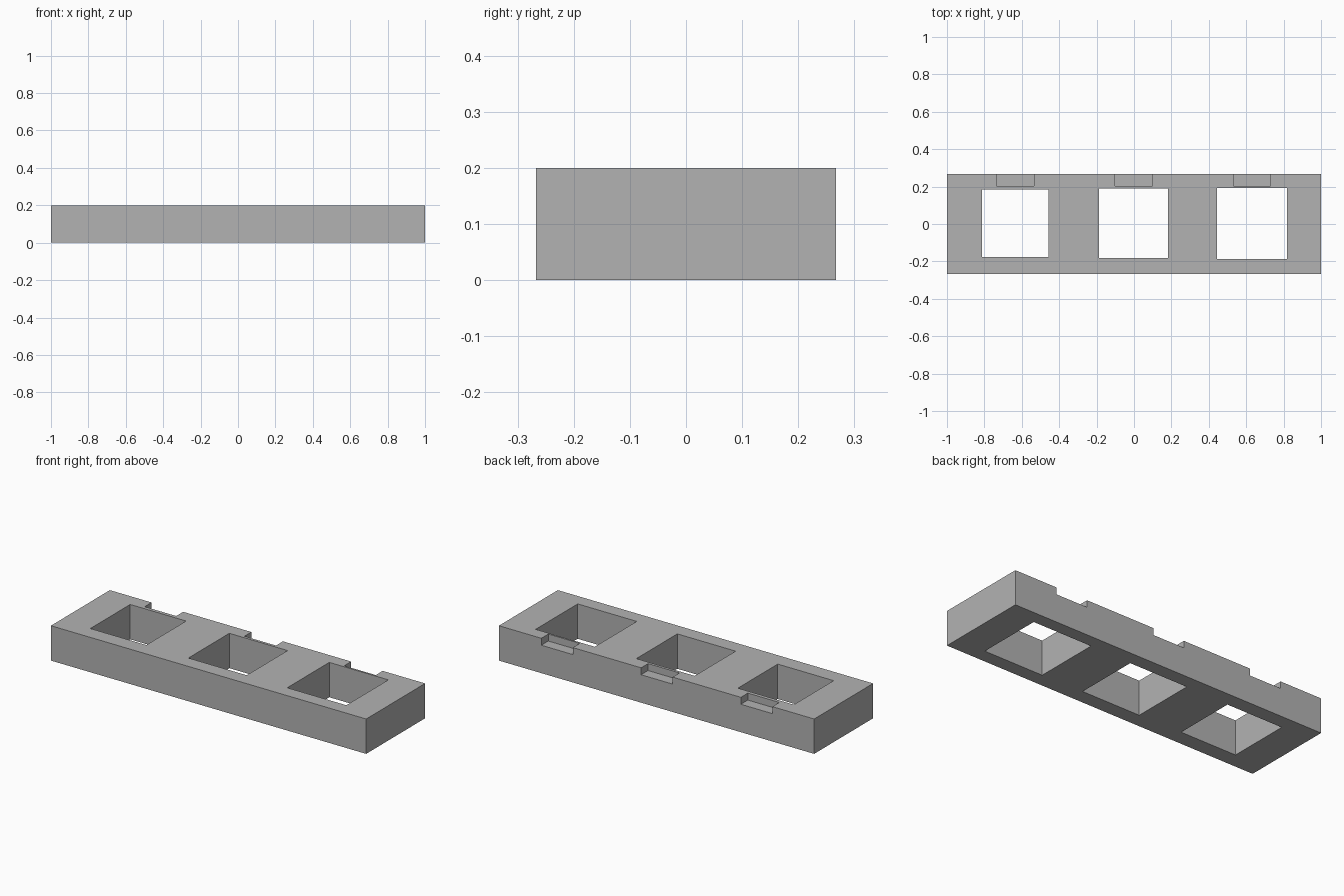
import bpy
import bmesh
from mathutils import Matrix, Vector

default = bpy.data.objects.get("Cube")
if default:
    bpy.data.objects.remove(default, do_unlink=True)

LENGTH, DEPTH, HEIGHT = 2.0, 0.534, 0.2

grey = bpy.data.materials.new("plain_grey")
grey.use_nodes = True
grey.diffuse_color = (0.45, 0.45, 0.45, 1)
grey.node_tree.nodes["Principled BSDF"].inputs["Base Color"].default_value = grey.diffuse_color


def add_box(bm, centre, size):
    matrix = Matrix.Translation(Vector(centre)) @ Matrix.Diagonal((*size, 1))
    bmesh.ops.create_cube(bm, size=1, matrix=matrix)


def make_object(name, bm):
    mesh = bpy.data.meshes.new(name)
    bm.to_mesh(mesh)
    bm.free()
    mesh.materials.append(grey)
    obj = bpy.data.objects.new(name, mesh)
    bpy.context.collection.objects.link(obj)
    return obj


# Solid bar
bm = bmesh.new()
add_box(bm, (0, 0, HEIGHT / 2), (LENGTH, DEPTH, HEIGHT))
bar = make_object("holder_bar", bm)

# Cutters: three square wells of slightly growing size, each with a rear notch
NOTCH_WIDTH, NOTCH_FRONT, NOTCH_DEPTH = 0.2, 0.204, 0.04
bm = bmesh.new()
for x, width, depth in ((-0.635, 0.355, 0.361), (-0.002, 0.37, 0.371), (0.631, 0.375, 0.381)):
    add_box(bm, (x, 0.003, HEIGHT / 2), (width, depth, HEIGHT * 2))
    add_box(bm, (x, NOTCH_FRONT + 0.1, HEIGHT - NOTCH_DEPTH + 0.1), (NOTCH_WIDTH, 0.2, 0.2))
cutter = make_object("well_and_notch_cutter", bm)
cutter.hide_render = True

# Cut the bar, then discard the cutter
cut = bar.modifiers.new("wells_and_notches", "BOOLEAN")
cut.operation = "DIFFERENCE"
cut.solver = "EXACT"
cut.object = cutter
bpy.context.view_layer.objects.active = bar
bar.select_set(True)
bpy.ops.object.modifier_apply(modifier=cut.name)
bpy.data.objects.remove(cutter, do_unlink=True)
